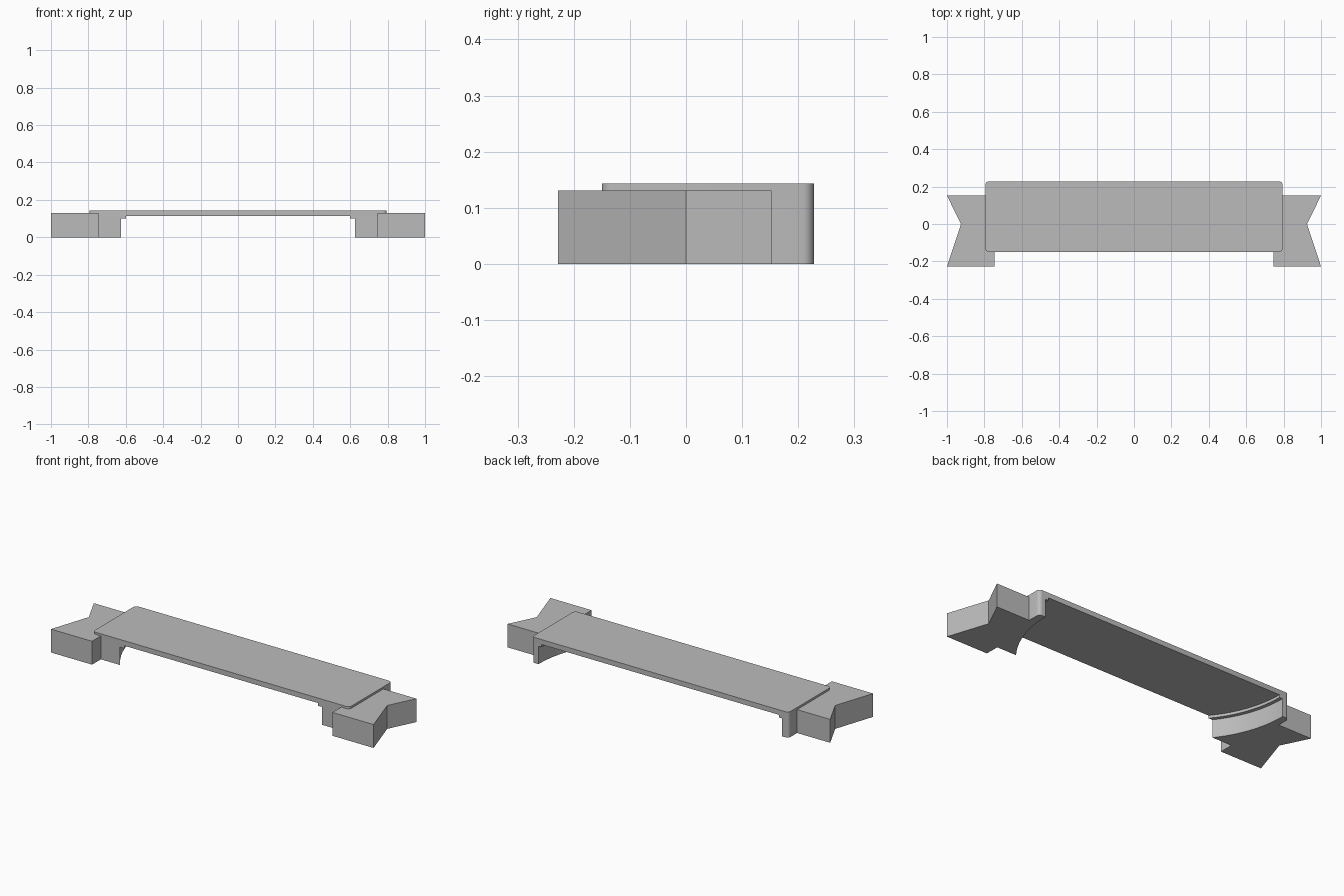
import bpy
import bmesh
from math import sin, cos, pi, asin, radians

cube = bpy.data.objects.get("Cube")
if cube:
    bpy.data.objects.remove(cube, do_unlink=True)

grey = bpy.data.materials.new("plain grey")
grey.use_nodes = True
tone = (0.5, 0.5, 0.5, 1)
grey.diffuse_color = tone
grey.node_tree.nodes["Principled BSDF"].inputs["Base Color"].default_value = tone

HALF, FRONT, BACK = 0.795, -0.15, 0.228    # centre panel footprint
ROUND = 0.02                               # panel corner radius
PANEL_LOW, PANEL_TOP = 0.115, 0.143
LEDGE_LOW = 0.1
TAIL_TOP, TAIL_BACK, TAIL_IN = 0.131, 0.152, 0.775


def arc(cx, cy, r, a0, a1, n):
    return [(cx + r * cos(a0 + (a1 - a0) * i / n),
             cy + r * sin(a0 + (a1 - a0) * i / n)) for i in range(n + 1)]


def prism(name, outline, low, high, side=1):
    """Extrude a flat outline upwards; side=-1 mirrors it across x."""
    bm = bmesh.new()
    face = bm.faces.new([bm.verts.new((x * side, y, low)) for x, y in outline])
    grown = bmesh.ops.extrude_face_region(bm, geom=[face])["geom"]
    top = [v for v in grown if isinstance(v, bmesh.types.BMVert)]
    bmesh.ops.translate(bm, verts=top, vec=(0, 0, high - low))
    bmesh.ops.recalc_face_normals(bm, faces=bm.faces)
    mesh = bpy.data.meshes.new(name)
    bm.to_mesh(mesh)
    bm.free()
    mesh.materials.append(grey)
    obj = bpy.data.objects.new(name, mesh)
    bpy.context.collection.objects.link(obj)
    bpy.ops.object.select_all(action="DESELECT")
    obj.select_set(True)
    bpy.context.view_layer.objects.active = obj
    bpy.ops.object.shade_smooth_by_angle(angle=radians(30))
    return obj


def support(radius):
    """Bracket under the panel end, with a curved inner wall."""
    start = -asin((BACK - FRONT) / radius)
    inner = arc(0.14, BACK, radius, start, 0, 24)
    corner = arc(HALF - ROUND, BACK - ROUND, ROUND, pi / 2, 0, 6)
    return inner + corner + [(HALF, TAIL_BACK), (TAIL_IN, TAIL_BACK), (TAIL_IN, FRONT)]


# Centre panel with rounded corners
panel = []
for i, (x, y) in enumerate([(HALF, BACK), (-HALF, BACK), (-HALF, FRONT), (HALF, FRONT)]):
    cx = x - ROUND if x > 0 else x + ROUND
    cy = y - ROUND if y > 0 else y + ROUND
    panel += arc(cx, cy, ROUND, i * pi / 2, (i + 1) * pi / 2, 6)
prism("banner_panel", panel, PANEL_LOW, PANEL_TOP)

# Swallow-tailed ribbon end
tail = [(0.745, -0.228), (1, -0.228), (0.925, 0), (1, TAIL_BACK),
        (TAIL_IN, TAIL_BACK), (TAIL_IN, FRONT), (0.745, FRONT)]

for side, label in ((1, "left"), (-1, "right")):
    prism(label + "_ribbon_tail", tail, 0, TAIL_TOP, side)
    prism(label + "_curved_support", support(0.615), 0, LEDGE_LOW, side)
    prism(label + "_support_ledge", support(0.595), LEDGE_LOW, PANEL_LOW, side)
